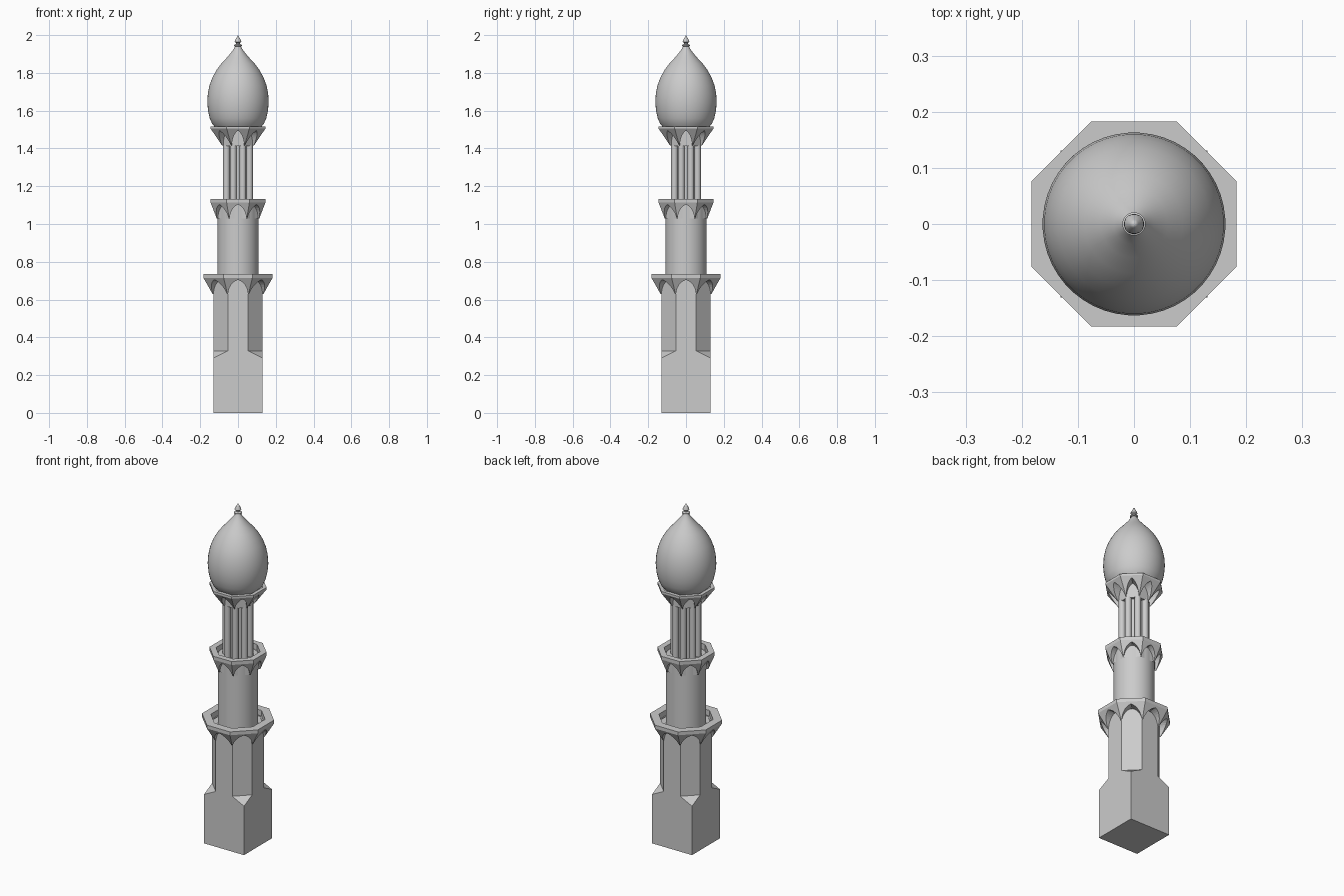
import bpy, bmesh, math
from math import sin, cos, tan, pi

if "Cube" in bpy.data.objects:
    bpy.data.objects.remove(bpy.data.objects["Cube"])

T8 = tan(pi / 8)


def make(name, bm, smooth=None):
    bmesh.ops.remove_doubles(bm, verts=bm.verts, dist=1e-5)
    bmesh.ops.recalc_face_normals(bm, faces=bm.faces)
    me = bpy.data.meshes.new(name)
    bm.to_mesh(me)
    bm.free()
    ob = bpy.data.objects.new(name, me)
    bpy.context.collection.objects.link(ob)
    if smooth:
        bpy.ops.object.select_all(action='DESELECT')
        ob.select_set(True)
        bpy.context.view_layer.objects.active = ob
        bpy.ops.object.shade_smooth_by_angle(angle=math.radians(smooth))
    return ob


def face(bm, pts):
    return bm.faces.new([bm.verts.new(p) for p in pts])


def lathe(name, profile, n, smooth=35, centre=(0, 0)):
    """Revolve (radius, z) points; open ends are capped."""
    bm = bmesh.new()
    rings = [[bm.verts.new((centre[0] + max(r, 1e-6) * cos(2 * pi * (i + .5) / n),
                            centre[1] + max(r, 1e-6) * sin(2 * pi * (i + .5) / n), z))
              for i in range(n)] for r, z in profile]
    for a, b in zip(rings, rings[1:]):
        for i in range(n):
            j = (i + 1) % n
            bm.faces.new((a[i], a[j], b[j], b[i]))
    bm.faces.new(rings[0][::-1])
    bm.faces.new(rings[-1])
    return make(name, bm, smooth)


def gallery(name, r0, r1, z0, z1, top, hole, floor, steps=8):
    """Octagonal flared balcony with a pointed arch cut in every side."""
    bm = bmesh.new()
    apex = z0 + (z1 - z0) * 0.88
    w0 = r0 * T8 * 0.93

    def rad(z):
        return r0 + (r1 - r0) * (z - z0) / (z1 - z0)

    for k in range(8):
        a = k * pi / 4

        def P(x, d, z):
            return (x * cos(a) + d * sin(a), x * sin(a) - d * cos(a), z)

        def band(ra, za, rb, zb):
            face(bm, [P(-ra * T8, ra, za), P(ra * T8, ra, za),
                      P(rb * T8, rb, zb), P(-rb * T8, rb, zb)])

        # spandrels and arch soffits, down to the wall of the shaft
        inner = r0 - 0.006
        for s in (-1, 1):
            prev = None
            for i in range(steps + 1):
                t = i / steps
                z = z0 + (apex - z0) * sin(t * pi / 2 * 0.8) / sin(pi / 2 * 0.8)
                w = w0 * (cos(t * pi / 2 * 0.8) - cos(pi / 2 * 0.8)) / (1 - cos(pi / 2 * 0.8))
                cur = (P(s * rad(z) * T8, rad(z), z), P(s * w, rad(z), z), P(s * w, inner, z))
                if prev:
                    face(bm, [prev[0], prev[1], cur[1], cur[0]])
                    face(bm, [prev[1], prev[2], cur[2], cur[1]])
                prev = cur
        # upper face, rim, parapet top, inner wall and floor
        band(rad(apex), apex, r1, z1)
        band(r1, z1, r1, top)
        band(r1, top, hole, top)
        band(hole, top, hole, floor)
        face(bm, [P(-hole * T8, hole, floor), P(hole * T8, hole, floor), (0, 0, floor)])
        # recessed wall behind the arch
        band(inner, z0, inner, apex)
    return make(name, bm)


# square base with sloping corner shoulders turning into an octagon
H, Q = 0.131, 0.131 * T8
bm = bmesh.new()
for k in range(4):
    a = k * pi / 2

    def R(x, y, z):
        return (x * cos(a) - y * sin(a), x * sin(a) + y * cos(a), z)

    face(bm, [R(-H, -H, 0), R(H, -H, 0), R(H, -H, .29), R(Q, -H, .328), R(Q, -H, .70),
              R(-Q, -H, .70), R(-Q, -H, .328), R(-H, -H, .29)])
    face(bm, [R(Q, -H, .328), R(H, -H, .29), R(H, -Q, .328)])
    face(bm, [R(Q, -H, .328), R(H, -Q, .328), R(H, -Q, .70), R(Q, -H, .70)])
    face(bm, [R(Q, -H, .70), R(H, -Q, .70), (0, 0, .70)])
    face(bm, [R(-Q, -H, .70), R(Q, -H, .70), (0, 0, .70)])
face(bm, [(-H, -H, 0), (-H, H, 0), (H, H, 0), (H, -H, 0)])
make("base_tower", bm)

# three stacked galleries
gallery("lower_gallery", 0.135, 0.183, 0.63, 0.715, 0.735, 0.138, 0.702)
gallery("middle_gallery", 0.113, 0.145, 1.03, 1.113, 1.133, 0.112, 1.10)
gallery("upper_gallery", 0.084, 0.145, 1.415, 1.505, 1.517, 0.125, 1.51)

# round middle shaft
lathe("middle_shaft", [(0.109, 0.69), (0.109, 1.105)], 32)

# clustered column shaft
lathe("column_core", [(0.058, 1.09), (0.058, 1.43)], 16)
for k in range(8):
    t = (k + .5) * pi / 4
    lathe("cluster_column", [(0.018, 1.09), (0.018, 1.43)], 12,
          centre=(0.066 * cos(t), 0.066 * sin(t)))
lathe("column_cap", [(0.08, 1.412), (0.08, 1.43)], 8, smooth=None)

# onion dome
lathe("onion_dome", [(0.118, 1.508), (0.137, 1.53), (0.15, 1.56), (0.159, 1.60), (0.163, 1.645),
                     (0.160, 1.69), (0.151, 1.735), (0.136, 1.775), (0.114, 1.815), (0.088, 1.85),
                     (0.060, 1.88), (0.036, 1.908), (0.019, 1.932), (0.012, 1.948)], 48)

# finial
lathe("finial", [(0.012, 1.938), (0.021, 1.942), (0.021, 1.948), (0.010, 1.953), (0.010, 1.958),
                 (0.018, 1.964), (0.017, 1.970), (0.008, 1.986), (0.0, 2.0)], 16)
